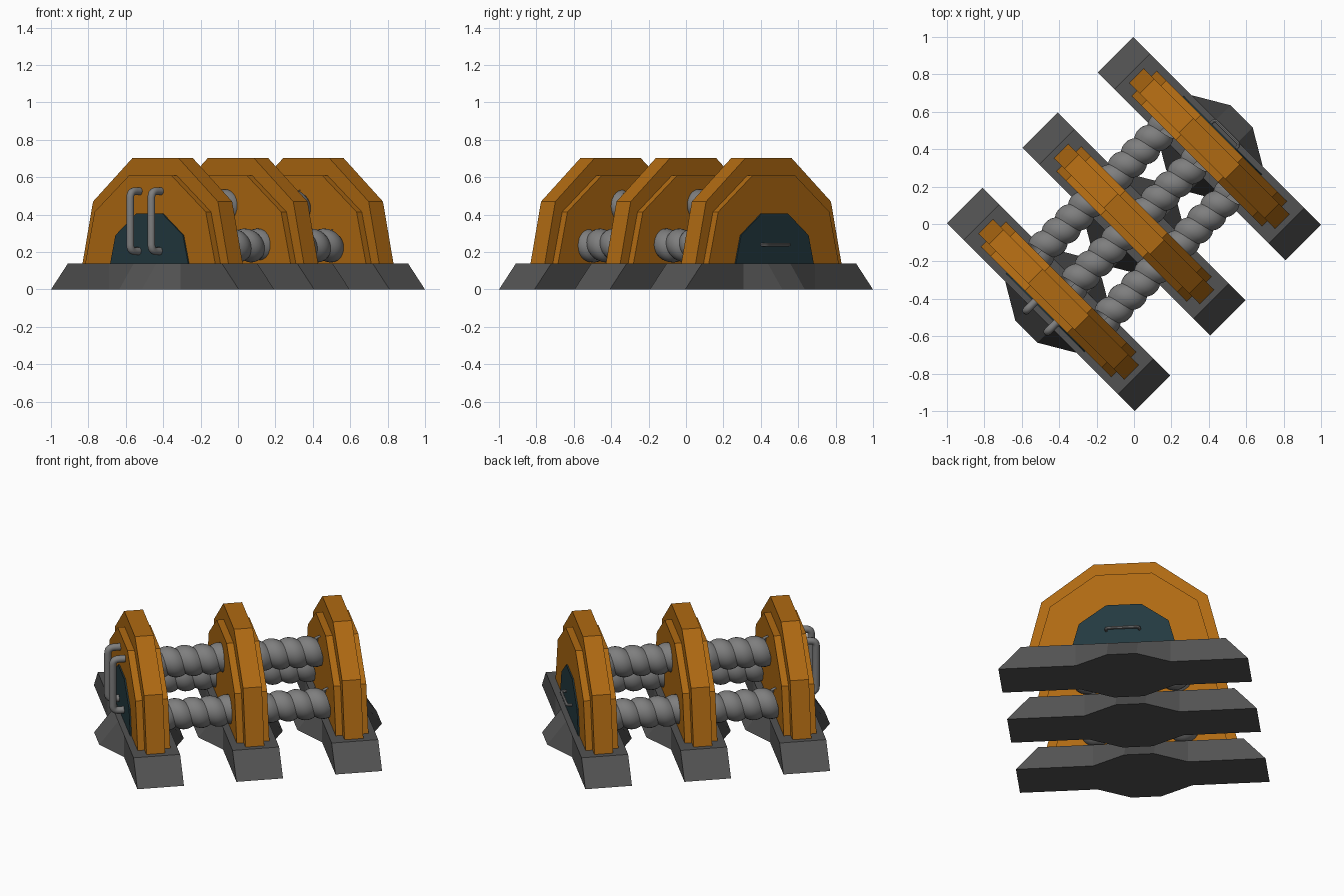
import bpy, bmesh, math
from mathutils import Matrix, Vector

if "Cube" in bpy.data.objects:
    bpy.data.objects.remove(bpy.data.objects["Cube"])

# Built in a straight frame (x = frame width, y = conduit axis), then turned 45 degrees
TURN = Matrix.Rotation(math.radians(-45), 4, 'Z')
SPACING = 0.57


def material(name, rgb):
    m = bpy.data.materials.new(name)
    m.diffuse_color = (*rgb, 1)
    m.use_nodes = True
    m.node_tree.nodes["Principled BSDF"].inputs["Base Color"].default_value = m.diffuse_color
    return m


ORANGE = material("orange_paint", (0.43, 0.143, 0.006))
DARK = material("dark_grey_base", (0.085, 0.085, 0.085))
GREY = material("grey_metal", (0.21, 0.21, 0.21))
TEAL = material("dark_teal_panel", (0.017, 0.042, 0.052))


def finish(bm, name, mat, smooth=False):
    bmesh.ops.recalc_face_normals(bm, faces=bm.faces)
    bm.transform(TURN)
    me = bpy.data.meshes.new(name)
    bm.to_mesh(me)
    bm.free()
    me.materials.append(mat)
    ob = bpy.data.objects.new(name, me)
    bpy.context.collection.objects.link(ob)
    if smooth:
        bpy.context.view_layer.objects.active = ob
        ob.select_set(True)
        bpy.ops.object.shade_smooth_by_angle(angle=math.radians(40))
        ob.select_set(False)
    return ob


def loft(name, rings, mat, smooth=False):
    """Skin a list of equal-length point rings and cap both ends."""
    bm = bmesh.new()
    vs = [[bm.verts.new(p) for p in r] for r in rings]
    n = len(vs[0])
    for a, b in zip(vs, vs[1:]):
        for i in range(n):
            bm.faces.new((a[i], a[(i + 1) % n], b[(i + 1) % n], b[i]))
    bm.faces.new(vs[0])
    bm.faces.new(vs[-1])
    return finish(bm, name, mat, smooth)


def arch(name, half, y0, y1, mat):
    """Extrude a mirrored arch profile (half list of x, z) from y0 to y1."""
    prof = half + [(-x, z) for x, z in reversed(half)]
    return loft(name, [[(x, y, z) for x, z in prof] for y in (y0, y1)], mat)


def foot(name, y):
    """Sloped base beam whose lower edge swells out in the middle."""
    def outline(end, swell, z):
        side = [(end, 0.134), (0.27, 0.134), (0.085, swell),
                (-0.085, swell), (-0.27, 0.134), (-end, 0.134)]
        pts = side + [(-x, -w) for x, w in side]
        return [(x, y + w, z) for x, w in pts]
    loft(name, [outline(0.71, 0.243, 0), outline(0.583, 0.134, 0.138)], DARK)


def tube(name, path, r, mat, bend=0.035, sides=12):
    """Round tube along a path with rounded corners."""
    path = [Vector(p) for p in path]
    pts = [path[0]]
    for a, b, c in zip(path, path[1:], path[2:]):
        p, q = b + (a - b).normalized() * bend, b + (c - b).normalized() * bend
        for i in range(6):
            t = i / 5
            pts.append(p * (1 - t) ** 2 + b * 2 * t * (1 - t) + q * t * t)
    pts.append(path[-1])
    plane = (path[1] - path[0]).cross(path[2] - path[1]).normalized()
    rings = []
    for i, p in enumerate(pts):
        d = (pts[min(i + 1, len(pts) - 1)] - pts[max(i - 1, 0)]).normalized()
        s = d.cross(plane)
        rings.append([p + (plane * math.cos(k) + s * math.sin(k)) * r
                      for k in (2 * math.pi * j / sides for j in range(sides))])
    loft(name, rings, mat, True)


def coil(name, x, z, pitch=0.1, sides=28):
    """Thick cable with helical rounded ridges."""
    bumps = [0.074, 0.085, 0.09, 0.09, 0.085]
    bm = bmesh.new()
    n = len(bumps)
    rows = []
    for k in range(int(2 * 0.53 / pitch) * n + 1):
        row = []
        for j in range(sides + 1):
            a = 2 * math.pi * j / sides
            r = bumps[k % n]
            row.append(bm.verts.new((x + r * math.sin(a),
                                     -0.55 + (k / n + j / sides) * pitch,
                                     z + r * math.cos(a))))
        rows.append(row)
    for a, b in zip(rows, rows[1:]):
        for j in range(sides):
            bm.faces.new((a[j], a[j + 1], b[j + 1], b[j]))
    bmesh.ops.remove_doubles(bm, verts=bm.verts, dist=0.0005)
    finish(bm, name, GREY, True)


# Three frames: foot, tall core arch and a lower, thicker arch around it
CORE = [(0.555, 0.125), (0.472, 0.47), (0.175, 0.702)]
CHEEK = [(0.495, 0.125), (0.42, 0.415), (0.16, 0.61)]
for label, y in (("front", -SPACING), ("middle", 0), ("back", SPACING)):
    foot(label + "_foot", y)
    arch(label + "_core_arch", CORE, y - 0.054, y + 0.054, ORANGE)
    arch(label + "_cheek_arch", CHEEK, y - 0.094, y + 0.094, ORANGE)

# End panels on the two outer frames
DOOR = [(0.297, 0.13), (0.255, 0.29), (0.1, 0.405)]
for label, s in (("front", -1), ("back", 1)):
    arch(label + "_panel", DOOR, s * (SPACING + 0.09), s * (SPACING + 0.102), TEAL)

# Ribbed cables running through all frames
for label, x, z in (("left", -0.25, 0.235), ("top", 0, 0.445), ("right", 0.25, 0.235)):
    coil(label + "_cable", x, z)

# Two bent pipes on the front frame
for label, x in (("left", -0.08), ("right", 0.08)):
    tube(label + "_front_pipe",
         [(x, -0.65, 0.525), (x, -0.735, 0.525), (x, -0.735, 0.205), (x, -0.65, 0.205)],
         0.021, GREY)

# Handle on the back panel
tube("back_handle", [(-0.09, 0.66, 0.24), (-0.09, 0.7, 0.24), (0.1, 0.7, 0.24), (0.1, 0.66, 0.24)],
     0.009, GREY, bend=0.02, sides=8)
